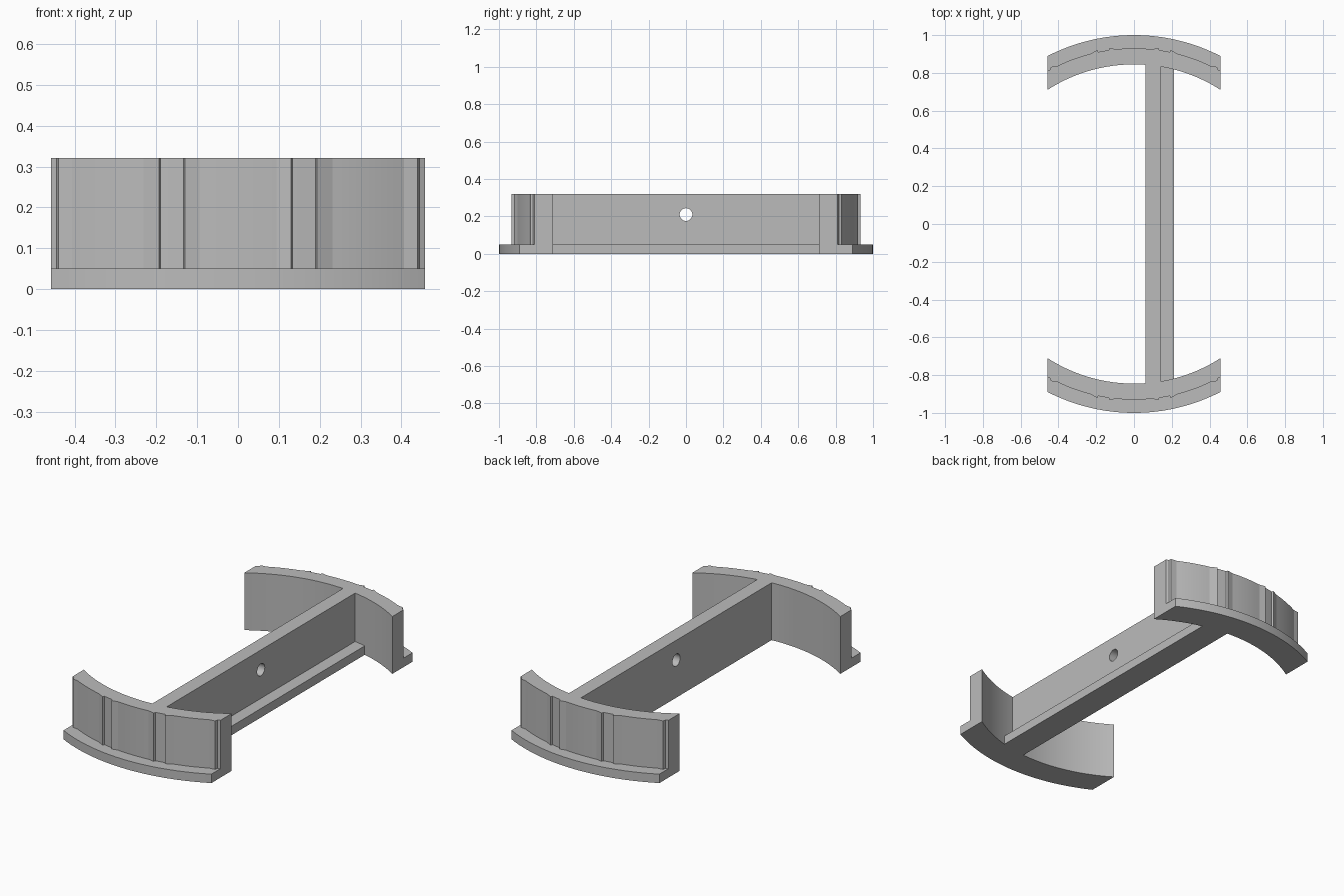
import bpy, bmesh, math

cube = bpy.data.objects.get("Cube")
if cube:
    bpy.data.objects.remove(cube, do_unlink=True)

HALF_W, R_OUT, R_BODY, R_IN = 0.458, 1.0, 0.93, 0.845
BASE_H, TOP = 0.05, 0.321
BUMP = 0.011

grey = bpy.data.materials.new("plain_grey")
grey.use_nodes = True
grey.diffuse_color = (0.5, 0.5, 0.5, 1)
grey.node_tree.nodes["Principled BSDF"].inputs["Base Color"].default_value = (0.5, 0.5, 0.5, 1)


def on_arc(x, r):
    return (x, math.sqrt(r * r - x * x))


def arc(r, x0, x1, n=24):
    return [on_arc(x0 + (x1 - x0) * i / n, r) for i in range(n + 1)]


def i_outline(outer, left, right):
    """Counter-clockwise plan: two curved flanges joined by a web."""
    def flip(pts):
        return [(x, -y) for x, y in pts]
    back_left = arc(R_IN, -HALF_W, left)
    back_right = arc(R_IN, right, HALF_W)
    return (outer[::-1] + back_left + flip(back_left[::-1]) + flip(outer)
            + flip(back_right[::-1]) + back_right)


def extrude_outline(name, pts, z0, z1):
    bm = bmesh.new()
    face = bm.faces.new([bm.verts.new((x, y, z0)) for x, y in pts])
    ext = bmesh.ops.extrude_face_region(bm, geom=[face])
    top = [v for v in ext["geom"] if isinstance(v, bmesh.types.BMVert)]
    bmesh.ops.translate(bm, verts=top, vec=(0, 0, z1 - z0))
    bmesh.ops.remove_doubles(bm, verts=bm.verts, dist=1e-5)
    bmesh.ops.recalc_face_normals(bm, faces=bm.faces)
    mesh = bpy.data.meshes.new(name)
    bm.to_mesh(mesh)
    bm.free()
    mesh.materials.append(grey)
    ob = bpy.data.objects.new(name, mesh)
    bpy.context.collection.objects.link(ob)
    return ob


# Ribbed outer face: ramps that end in a small step, mirrored about the middle
half = [(0, 0), (0.03, 0), (0.06, 0), (0.094, 0), (0.13, BUMP), (0.134, 0),
        (0.163, 0), (0.19, 0), (0.194, BUMP), (0.231, 0)]
half += [(0.231 + 0.022 * i, 0) for i in range(1, 8)]
half += [(0.407, 0), (0.44, BUMP), (0.444, 0), (HALF_W, 0)]
ribbed = [on_arc(x, R_BODY + b) for x, b in
          [(-x, b) for x, b in half[:0:-1]] + half]

# Base plate with its ledge, and the taller body above it
base = extrude_outline("base_plate", i_outline(arc(R_OUT, -HALF_W, HALF_W, 32), 0.06, 0.212), 0, BASE_H)
body = extrude_outline("upright_body", i_outline(ribbed, 0.06, 0.142), BASE_H, TOP)

# Round hole through the web
bpy.ops.mesh.primitive_cylinder_add(vertices=32, radius=0.034, depth=0.3,
                                    location=(0.1, 0, 0.21), rotation=(0, math.pi / 2, 0))
cutter = bpy.context.object
cutter.name = "hole_cutter"
cutter.data.materials.append(grey)
cutter.hide_render = True
cut = body.modifiers.new("web_hole", "BOOLEAN")
cut.operation = "DIFFERENCE"
cut.solver = "EXACT"
cut.object = cutter
bpy.context.view_layer.objects.active = body
bpy.ops.object.modifier_apply(modifier=cut.name)
bpy.data.objects.remove(cutter, do_unlink=True)

# Smooth the curves, keep the steps crisp
for ob in (base, body):
    bpy.ops.object.select_all(action="DESELECT")
    ob.select_set(True)
    bpy.context.view_layer.objects.active = ob
    bpy.ops.object.shade_smooth_by_angle(angle=math.radians(12))
